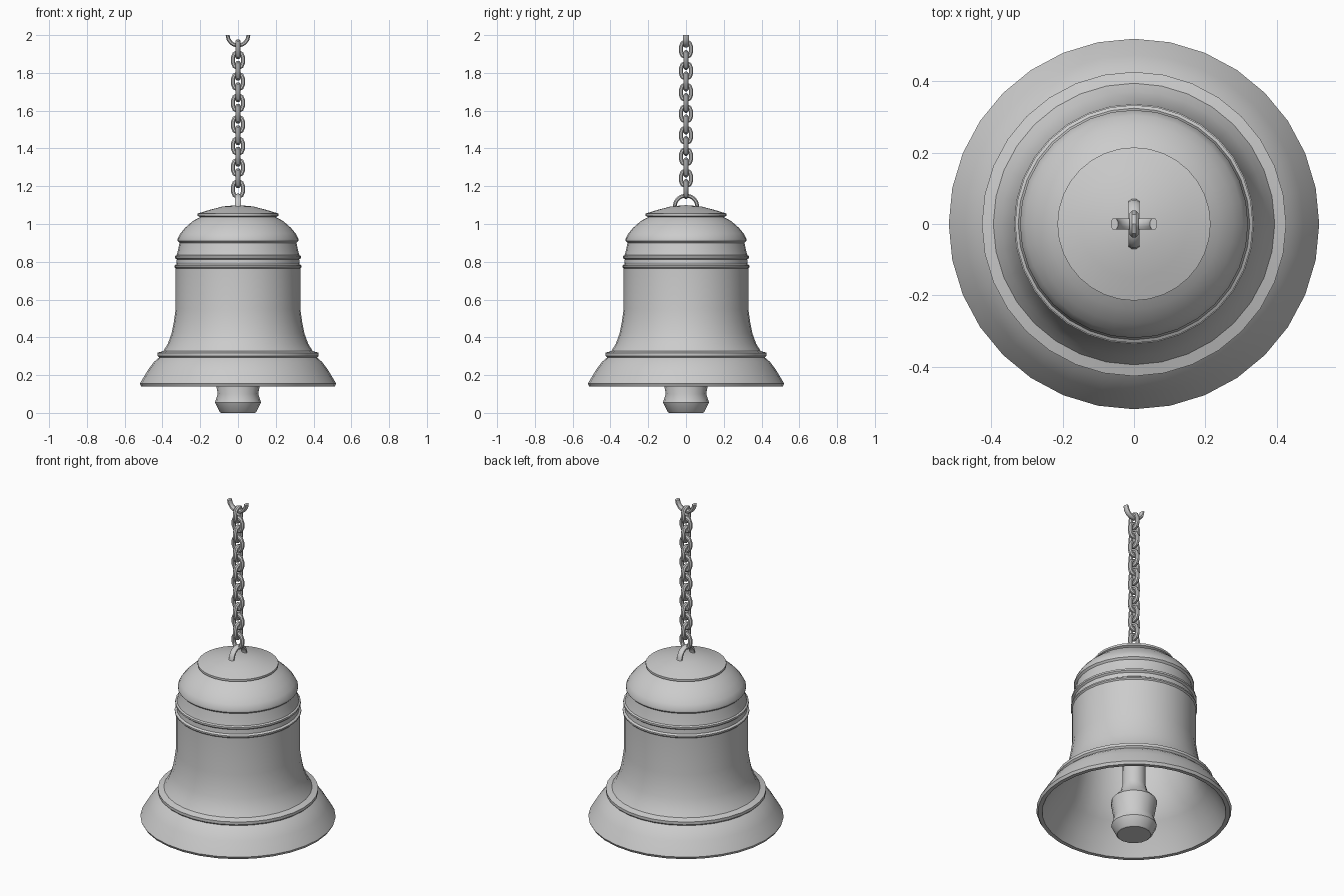
import bpy, bmesh, math
from math import sin, cos, pi

if "Cube" in bpy.data.objects:
    bpy.data.objects.remove(bpy.data.objects["Cube"])


def finish(bm, name, angle=30):
    bmesh.ops.remove_doubles(bm, verts=bm.verts, dist=1e-5)
    bmesh.ops.recalc_face_normals(bm, faces=bm.faces)
    mesh = bpy.data.meshes.new(name)
    bm.to_mesh(mesh)
    bm.free()
    ob = bpy.data.objects.new(name, mesh)
    bpy.context.collection.objects.link(ob)
    bpy.ops.object.select_all(action='DESELECT')
    ob.select_set(True)
    bpy.context.view_layer.objects.active = ob
    bpy.ops.object.shade_smooth_by_angle(angle=math.radians(angle))
    return ob


def lathe(name, profile, sides):
    """Revolve an (r, z) profile around the z axis."""
    bm = bmesh.new()
    verts = [bm.verts.new((r, 0, z)) for r, z in profile]
    edges = [bm.edges.new(p) for p in zip(verts, verts[1:])]
    bmesh.ops.spin(bm, geom=verts + edges, cent=(0, 0, 0), axis=(0, 0, 1),
                   angle=2 * pi, steps=sides, use_merge=True)
    return finish(bm, name)


def sweep(name, path, z, across_y, width, thick, closed, sides=8):
    """Sweep an oval section along (u, w, angle) points in a vertical plane."""
    bm = bmesh.new()
    rings = []
    for u, w, a in path:
        ring = []
        for i in range(sides):
            t = 2 * pi * (i + 0.5) / sides
            d, s = thick / 2 * cos(t), width / 2 * sin(t)
            pu, pw = u + d * cos(a), w + d * sin(a)
            co = (s, pu, z + pw) if across_y else (pu, s, z + pw)
            ring.append(bm.verts.new(co))
        rings.append(ring)
    pairs = list(zip(rings, rings[1:]))
    if closed:
        pairs.append((rings[-1], rings[0]))
    else:
        bm.faces.new(rings[0])
        bm.faces.new(rings[-1])
    for r0, r1 in pairs:
        for i in range(sides):
            j = (i + 1) % sides
            bm.faces.new((r0[i], r0[j], r1[j], r1[i]))
    return finish(bm, name, 35)


def arc(radius, a0, a1, n, lift=0):
    angles = [a0 + (a1 - a0) * i / n for i in range(n + 1)]
    return [(radius * cos(a), lift + radius * sin(a), a) for a in angles]


# Bell shell: crown, shoulder, raised bands, waist, flared lip, hollow inside
lathe("bell_body", [
    (0, 1.10), (0.08, 1.093), (0.15, 1.075), (0.215, 1.055), (0.215, 1.043), (0.20, 1.037),
    (0.24, 1.015), (0.28, 0.98), (0.305, 0.95), (0.32, 0.922), (0.32, 0.91), (0.31, 0.90),
    (0.318, 0.86), (0.325, 0.835), (0.334, 0.83), (0.334, 0.82), (0.324, 0.812),
    (0.326, 0.787), (0.337, 0.78), (0.337, 0.772), (0.33, 0.765),
    (0.33, 0.55), (0.34, 0.48), (0.352, 0.42), (0.372, 0.365), (0.395, 0.328),
    (0.427, 0.318), (0.427, 0.302), (0.418, 0.293), (0.445, 0.27), (0.475, 0.23),
    (0.52, 0.155), (0.512, 0.14), (0.49, 0.14),
    (0.445, 0.22), (0.39, 0.30), (0.36, 0.34), (0.325, 0.45), (0.31, 0.55),
    (0.31, 0.88), (0.28, 0.95), (0.19, 1.02), (0, 1.06)], 32)

# Clapper: rod widening into the striking weight
lathe("clapper", [
    (0, 1.05), (0.06, 1.05), (0.062, 0.30), (0.075, 0.255), (0.122, 0.205),
    (0.122, 0.18), (0.107, 0.10), (0.122, 0.055), (0.097, 0.005), (0.09, 0), (0, 0)], 16)

# Loop on the bell crown and half-ring hook at the top of the chain
sweep("crown_loop", arc(0.06, 0, pi, 10), 1.09, True, 0.034, 0.022, False)
sweep("top_hook", arc(0.055, pi, 2 * pi, 8), 2.0, False, 0.034, 0.022, False)

# Chain of interlocked links, alternating planes
link = arc(0.0265, 0, pi, 4, 0.0145) + arc(0.0265, pi, 2 * pi, 4, -0.0145)
for i in range(14):
    sweep(f"chain_link_{i + 1}", link, 1.925 - i * 0.0569, i % 2 == 0, 0.026, 0.025, True)
